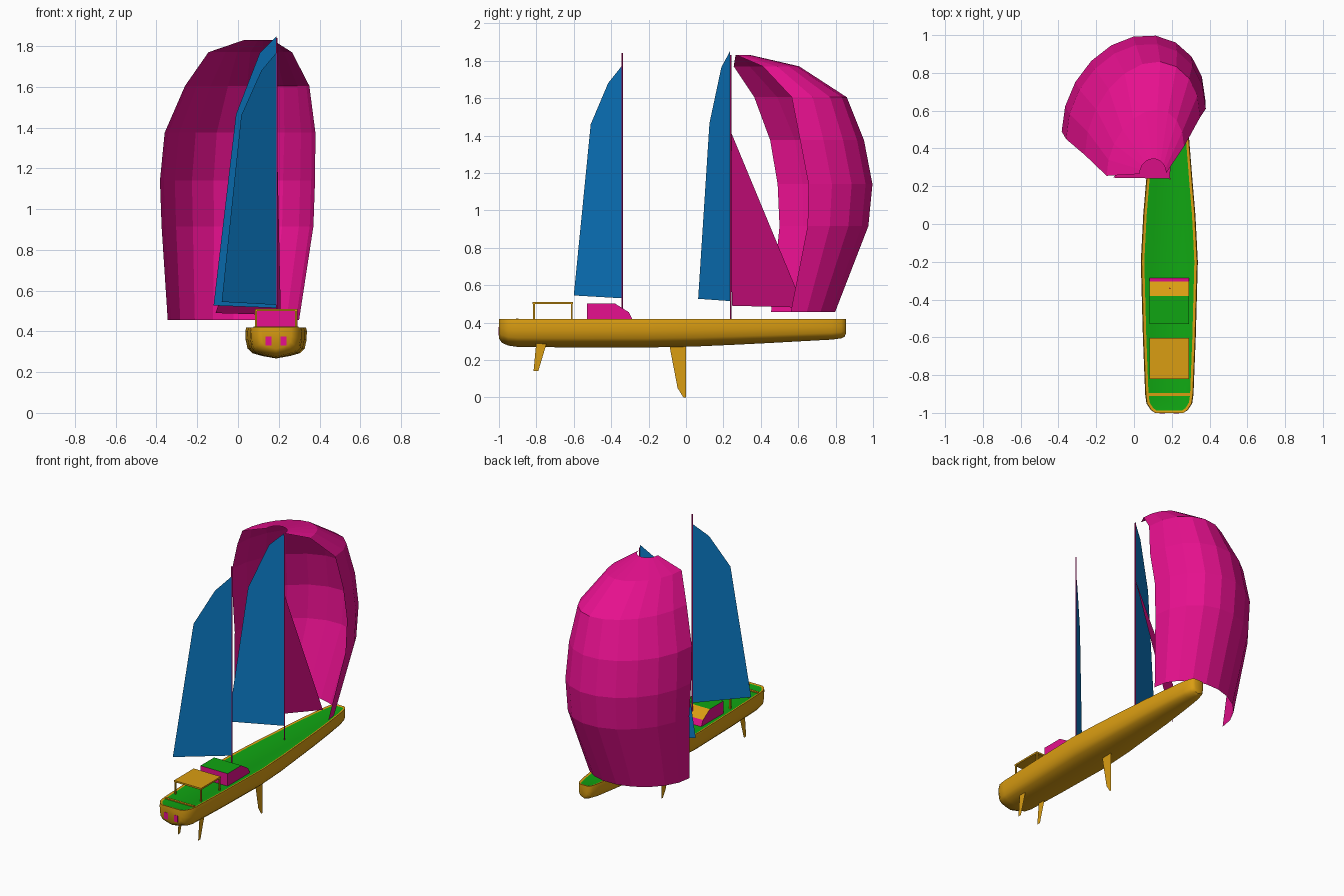
import bpy, bmesh, math

if "Cube" in bpy.data.objects:
    bpy.data.objects.remove(bpy.data.objects["Cube"])

CX = 0.187      # hull centreline
DECK = 0.42


def material(name, rgb):
    m = bpy.data.materials.new(name)
    lin = [c / 255 / 12.92 if c < 11 else ((c / 255 + 0.055) / 1.055) ** 2.4 for c in rgb]
    m.diffuse_color = (*lin, 1)
    m.use_nodes = True
    m.node_tree.nodes["Principled BSDF"].inputs["Base Color"].default_value = m.diffuse_color
    return m


ORANGE = material("orange", (218, 157, 18))
GREEN = material("green", (16, 165, 18))
MAGENTA = material("magenta", (230, 16, 142))
BLUE = material("blue", (12, 124, 200))


def build(name, verts, faces, mats, recalc=True):
    me = bpy.data.meshes.new(name)
    me.from_pydata(verts, [], faces)
    for m in mats:
        me.materials.append(m)
    if recalc:
        bm = bmesh.new()
        bm.from_mesh(me)
        bmesh.ops.recalc_face_normals(bm, faces=bm.faces)
        bm.to_mesh(me)
        bm.free()
    ob = bpy.data.objects.new(name, me)
    bpy.context.collection.objects.link(ob)
    return ob


def box(name, x0, x1, y0, y1, z0, z1, mat):
    v = [(x, y, z) for x in (x0, x1) for y in (y0, y1) for z in (z0, z1)]
    f = [(0, 1, 3, 2), (4, 6, 7, 5), (0, 4, 5, 1), (2, 3, 7, 6), (0, 2, 6, 4), (1, 5, 7, 3)]
    return build(name, v, f, [mat])


def sheet(name, pts, mat):
    return build(name, pts, [range(len(pts))], [mat], recalc=False)


# Hull: stations of (y, half width, keel height), lofted with one section shape
stations = [(-1.0, 0.075, 0.315), (-0.985, 0.098, 0.292), (-0.95, 0.121, 0.277), (-0.9, 0.128, 0.27),
            (-0.6, 0.140, 0.267), (-0.2, 0.151, 0.267), (0.05, 0.138, 0.272), (0.25, 0.121, 0.281),
            (0.45, 0.105, 0.291), (0.65, 0.084, 0.302), (0.78, 0.066, 0.309), (0.83, 0.054, 0.316),
            (0.848, 0.042, 0.325), (0.855, 0.028, 0.34)]
half = [(0.97, 0), (1, 0.12), (0.99, 0.4), (0.93, 0.68), (0.77, 0.83), (0.45, 0.92)]
section = half + [(0, 1)] + [(-x, d) for x, d in reversed(half)]
n = len(section)
verts = [(CX + sx * w, y, DECK - d * (DECK - zb)) for y, w, zb in stations for sx, d in section]
faces = [(i * n + j, i * n + j + 1, (i + 1) * n + j + 1, (i + 1) * n + j)
         for i in range(len(stations) - 1) for j in range(n - 1)]
last = (len(stations) - 1) * n
faces += [range(n), range(last, last + n)]
deck_loop = [i * n for i in range(len(stations))] + [i * n + n - 1 for i in reversed(range(len(stations)))]
faces.append(deck_loop)
hull = build("hull", verts, faces, [ORANGE, GREEN])

# Deck: inset the top face inside an orange rim and colour it green
bm = bmesh.new()
bm.from_mesh(hull.data)
top = max(bm.faces, key=lambda f: len(f.verts))
bmesh.ops.inset_region(bm, faces=[top], thickness=0.014, depth=-0.004)
top.material_index = 1
bm.to_mesh(hull.data)
bm.free()
bpy.context.view_layer.objects.active = hull
hull.select_set(True)
bpy.ops.object.shade_smooth_by_angle(angle=math.radians(35))

# Stern windows, stern bar
for side, label in ((-1, "left"), (1, "right")):
    x = CX + side * 0.037
    box("stern_window_" + label, x - 0.015, x + 0.015, -1.002, -0.997, 0.33, 0.375, MAGENTA)
box("stern_bar", CX - 0.11, CX + 0.11, -0.91, -0.895, 0.41, 0.423, ORANGE)

# Cabin: side profile extruded across, faces coloured by direction
profile = [(-0.53, 0.41), (-0.53, 0.502), (-0.38, 0.502), (-0.305, 0.455), (-0.283, 0.41)]
k = len(profile)
verts = [(CX + s * 0.104, y, z) for s in (-1, 1) for y, z in profile]
faces = [range(k), range(k, 2 * k)] + [(i, (i + 1) % k, k + (i + 1) % k, k + i) for i in range(k)]
cabin = build("cabin", verts, faces, [MAGENTA, GREEN, ORANGE])
for p in cabin.data.polygons:
    p.material_index = 1 if p.normal.z > 0.95 else 2 if p.normal.z > 0.7 else 0

# Cockpit canopy on four posts
box("canopy_roof", CX - 0.104, CX + 0.104, -0.82, -0.604, 0.5, 0.511, ORANGE)
for sx in (-1, 1):
    for y in (-0.813, -0.611):
        x = CX + sx * 0.098
        box("canopy_post", x - 0.005, x + 0.005, y - 0.005, y + 0.005, 0.41, 0.502, ORANGE)

# Keel fin and twin rudders (thin plates)
sheet("keel_fin", [(CX, y, z) for y, z in
      [(-0.09, 0.285), (-0.045, 0.05), (-0.014, 0), (-0.001, 0), (0, 0.285)]], ORANGE)
for sx in (-1, 1):
    sheet("rudder", [(CX + sx * 0.078, y, z) for y, z in
          [(-0.80, 0.30), (-0.815, 0.14), (-0.79, 0.14), (-0.742, 0.30)]], ORANGE)


# Masts
def mast(name, y, top):
    bpy.ops.mesh.primitive_cylinder_add(vertices=8, radius=0.004, depth=top - 0.41,
                                        location=(0.19, y, (top + 0.41) / 2))
    bpy.context.object.name = name
    bpy.context.object.data.materials.append(MAGENTA)


mast("fore_mast", 0.239, 1.83)
mast("aft_mast", -0.341, 1.84)


# Swung-out flat sails: profile of (distance from mast, z) along a boom direction
def boom_sail(name, y, dx, dy, pts):
    sheet(name, [(0.19 + dx * t, y + dy * t, z) for t, z in pts], BLUE)


boom_sail("fore_sail", 0.235, -0.31, -0.17,
          [(0, 0.515), (0, 1.85), (0.27, 1.765), (0.645, 1.465), (1, 0.527)])
boom_sail("aft_sail", -0.345, -0.27, -0.255,
          [(0, 0.53), (0, 1.77), (0.28, 1.68), (0.645, 1.46), (1, 0.545)])

# Jib
sheet("jib", [(0.19, 0.24, 1.42), (0.21, 0.63, 0.48), (-0.11, 0.245, 0.49)], MAGENTA)

# Balloon sail: rows of (z, left x, left y, right x, right y, crest y) bulging forward
rows = [(1.83, 0.03, 0.265, 0.17, 0.27, 0.345), (1.77, -0.145, 0.255, 0.265, 0.41, 0.605),
        (1.605, -0.26, 0.365, 0.35, 0.565, 0.86), (1.375, -0.36, 0.45, 0.38, 0.61, 0.955),
        (1.14, -0.383, 0.49, 0.378, 0.655, 1.0), (0.915, -0.375, 0.50, 0.37, 0.65, 0.978),
        (0.457, -0.345, 0.455, 0.30, 0.56, 0.80)]
SEG = 10
verts = []
for z, lx, ly, rx, ry, crest in rows:
    mx, my, ux, uy = (lx + rx) / 2, (ly + ry) / 2, (rx - lx) / 2, (ry - ly) / 2
    h = math.sqrt((crest - my) ** 2 - uy ** 2)
    for j in range(SEG + 1):
        a = math.pi * (1 - j / SEG)
        verts.append((mx + ux * math.cos(a), my + uy * math.cos(a) + h * math.sin(a), z))
w = SEG + 1
faces = [(i * w + j, i * w + j + 1, (i + 1) * w + j + 1, (i + 1) * w + j)
         for i in range(len(rows) - 1) for j in range(SEG)]
build("balloon_sail", verts, faces, [MAGENTA], recalc=False)
